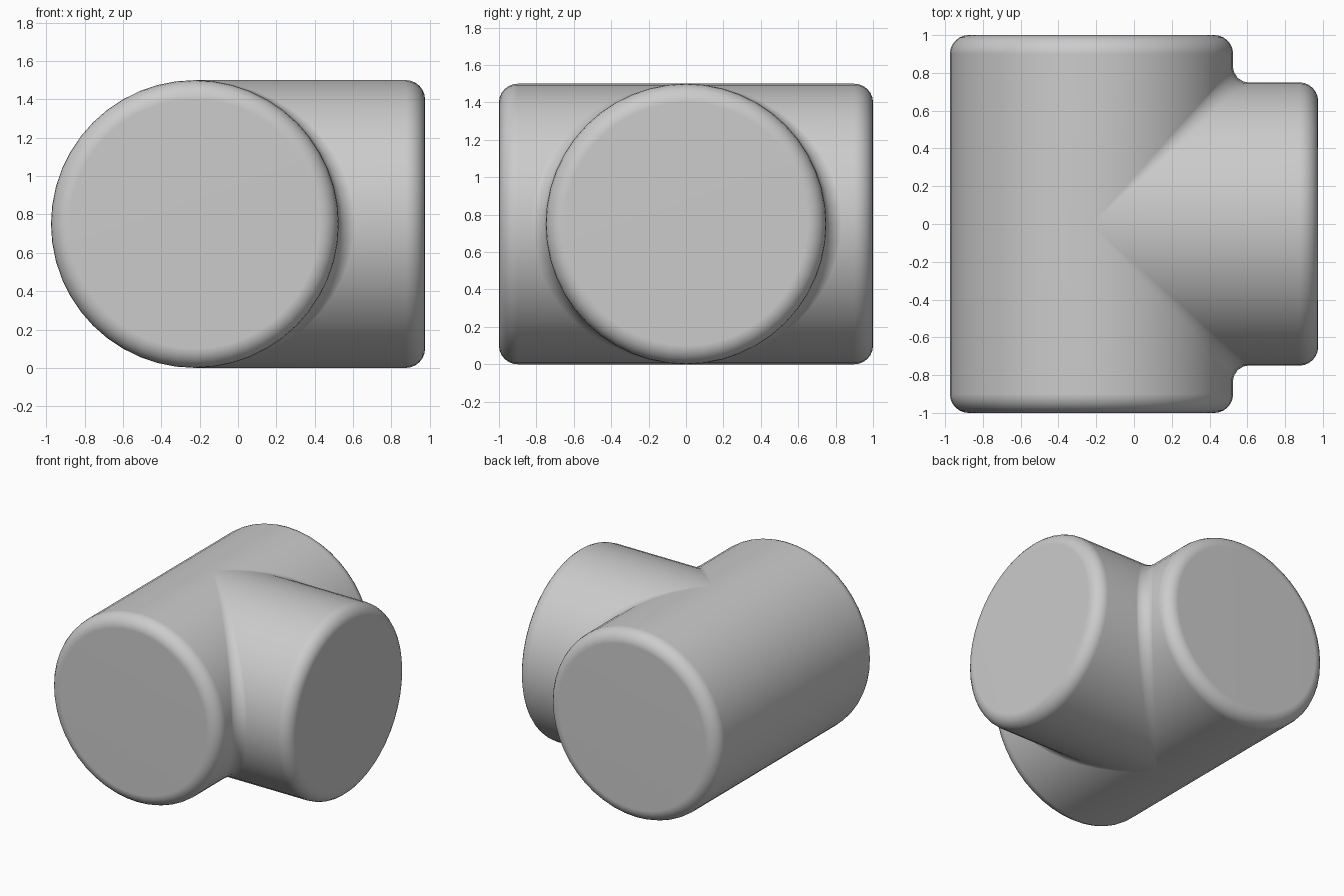
import bpy, bmesh
from math import sin, cos, pi
from mathutils import Vector

if "Cube" in bpy.data.objects:
    bpy.data.objects.remove(bpy.data.objects["Cube"], do_unlink=True)

R = 0.75              # radius of both tubes
EDGE = 0.1            # rounding of the closed ends
FILLET = 0.08         # rounding of the inner corner
RUN, BRANCH = 1.0, 1.2    # reach of the run and the branch from the joint
SIDES, STEPS = 24, 6      # steps per half turn, steps per rounding


def end_profile(length):
    """Closed end as (radius, distance along axis), from the centre outwards."""
    points = [(0, length)]
    for i in range(STEPS + 1):
        a = pi / 2 * i / STEPS
        points.append((R - EDGE + EDGE * sin(a), length - EDGE + EDGE * cos(a)))
    return points


def run_line(a):
    return [Vector((r * cos(a), -d, r * sin(a))) for r, d in end_profile(RUN)]


def branch_line(a):
    return [Vector((d, -r * cos(a), r * sin(a))) for r, d in end_profile(BRANCH)]


def corner_line(a):
    """Concave rounding between run and branch, fading out at top and bottom."""
    centre = Vector((cos(a), -cos(a), sin(a))) * (R + FILLET)
    n_run = Vector((cos(a), 0, sin(a)))
    n_branch = Vector((0, -cos(a), sin(a)))
    return [centre - FILLET * n_run.lerp(n_branch, sin(pi / 2 * i / STEPS) ** 2).normalized()
            for i in range(STEPS + 1)]


def loft(bm, lines):
    rows = [[bm.verts.new(p) for p in line] for line in lines]
    for low, high in zip(rows, rows[1:]):
        for i in range(len(low) - 1):
            bm.faces.new((low[i], low[i + 1], high[i + 1], high[i]))


bm = bmesh.new()
angles = [-pi / 2 + pi * i / SIDES for i in range(SIDES + 1)]
# Branch side: run, inner corner and branch in one sheet
loft(bm, [run_line(a) + corner_line(a) + branch_line(a)[::-1] for a in angles])
# Plain back half of the run
loft(bm, [run_line(a + pi) + [Vector((R * cos(a + pi), 0, R * sin(a + pi)))] for a in angles])
# Mirror across the joint and weld
copy = bmesh.ops.duplicate(bm, geom=bm.verts[:] + bm.edges[:] + bm.faces[:])["geom"]
for v in copy:
    if isinstance(v, bmesh.types.BMVert):
        v.co.y = -v.co.y
bmesh.ops.remove_doubles(bm, verts=bm.verts[:], dist=0.0005)
bmesh.ops.dissolve_degenerate(bm, edges=bm.edges[:], dist=0.0001)
bmesh.ops.recalc_face_normals(bm, faces=bm.faces[:])

mesh = bpy.data.meshes.new("tee_fitting")
bm.to_mesh(mesh)
bm.free()
fitting = bpy.data.objects.new("tee_fitting", mesh)
fitting.location = (-0.225, 0, R)
bpy.context.collection.objects.link(fitting)

# Plain grey finish
grey = bpy.data.materials.new("plain_grey")
grey.use_nodes = True
colour = (0.6, 0.6, 0.6, 1)
grey.diffuse_color = colour
grey.node_tree.nodes["Principled BSDF"].inputs["Base Color"].default_value = colour
mesh.materials.append(grey)

# Smooth shading with flat ends
bpy.ops.object.select_all(action="DESELECT")
fitting.select_set(True)
bpy.context.view_layer.objects.active = fitting
bpy.ops.object.shade_smooth_by_angle()
weighted = fitting.modifiers.new("flat_ends", "WEIGHTED_NORMAL")
weighted.keep_sharp = True
